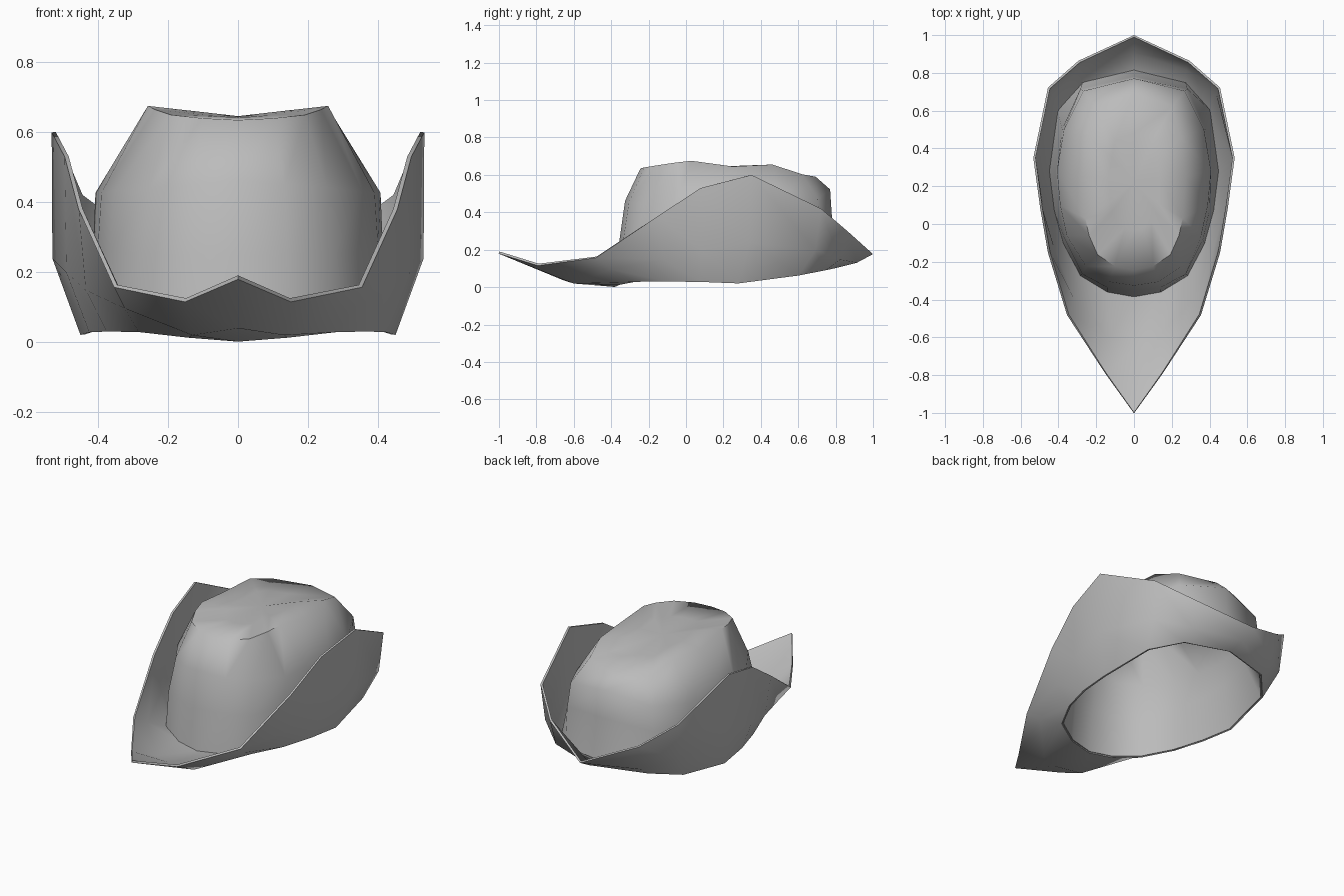
import bpy, bmesh, math

if "Cube" in bpy.data.objects:
    bpy.data.objects.remove(bpy.data.objects["Cube"])

felt = bpy.data.materials.new("grey felt")
felt.use_nodes = True
GREY = (0.5, 0.5, 0.5, 1)
felt.diffuse_color = GREY
felt.node_tree.nodes["Principled BSDF"].inputs["Base Color"].default_value = GREY

# Half outlines, running front centre -> left side -> back centre
RIM = [(0, -1, .185), (.15, -.79, .12), (.35, -.48, .16), (.45, -.15, .38), (.49, .08, .53),
       (.527, .35, .60), (.45, .72, .42), (.29, .86, .30), (0, .995, .18)]
BEND = [(0, -.66, .045), (.13, -.6, .025), (.32, -.4, .10), (.43, -.12, .15), (.485, .08, .2),
        (.525, .34, .24), (.44, .69, .2), (.28, .82, .15), (0, .91, .135)]
OPENING = [(0, -.38, .007), (.14, -.355, .018), (.28, -.27, .033), (.37, -.10, .033),
           (.42, .08, .03), (.445, .28, .022), (.40, .6, .065), (.27, .745, .095), (0, .81, .11)]
WALL = [(0, -.35, .25), (.14, -.33, .25), (.27, -.26, .25), (.36, -.08, .26), (.395, .08, .27),
        (.408, .28, .28), (.375, .5, .3), (.28, .71, .33), (0, .775, .36)]
SHOULDER = [(0, -.32, .46), (.13, -.30, .45), (.25, -.22, .44), (.35, -.06, .43), (.385, .1, .425),
            (.402, .28, .425), (.365, .5, .44), (.265, .70, .47), (0, .765, .52)]
TOP = [(0, -.24, .63), (.10, -.22, .635), (.19, -.16, .645), (.235, -.06, .66), (.255, .03, .67),
       (.27, .25, .64), (.24, .46, .65), (.20, .62, .598), (0, .69, .585)]


def full_ring(half):
    """Mirror a half outline into a closed ring."""
    return half + [(-x, y, z) for x, y, z in reversed(half[1:-1])]


def lofted_sheet(name, halves, centre=None):
    """Join rings with quads, and close the last one onto a centre point."""
    bm = bmesh.new()
    rings = [[bm.verts.new(p) for p in full_ring(h)] for h in halves]
    n = len(rings[0])
    for a, b in zip(rings, rings[1:]):
        for i in range(n):
            j = (i + 1) % n
            bm.faces.new((a[i], a[j], b[j], b[i]))
    if centre:
        c = bm.verts.new(centre)
        for i in range(n):
            bm.faces.new((rings[-1][i], rings[-1][(i + 1) % n], c))
    bmesh.ops.recalc_face_normals(bm, faces=bm.faces)
    mesh = bpy.data.meshes.new(name)
    bm.to_mesh(mesh)
    bm.free()
    mesh.materials.append(felt)
    obj = bpy.data.objects.new(name, mesh)
    bpy.context.collection.objects.link(obj)
    # Thin felt, smooth except at the cut edges
    shell = obj.modifiers.new("felt thickness", 'SOLIDIFY')
    shell.thickness = 0.012
    shell.offset = 0
    bpy.ops.object.select_all(action='DESELECT')
    obj.select_set(True)
    bpy.context.view_layer.objects.active = obj
    bpy.ops.object.modifier_apply(modifier=shell.name)
    bpy.ops.object.shade_smooth_by_angle(angle=math.radians(65))
    return obj


# Inner ring of the crown top, dished slightly towards the centre
DISH = [(x * .5, .22 + (y - .22) * .55, .642 + (z - .642) * .45) for x, y, z in TOP]

# Upturned brim and domed crown, meeting at the head opening
lofted_sheet("brim", [RIM, BEND, OPENING])
lofted_sheet("crown", [OPENING, WALL, SHOULDER, TOP, DISH], (0, .22, .64))
